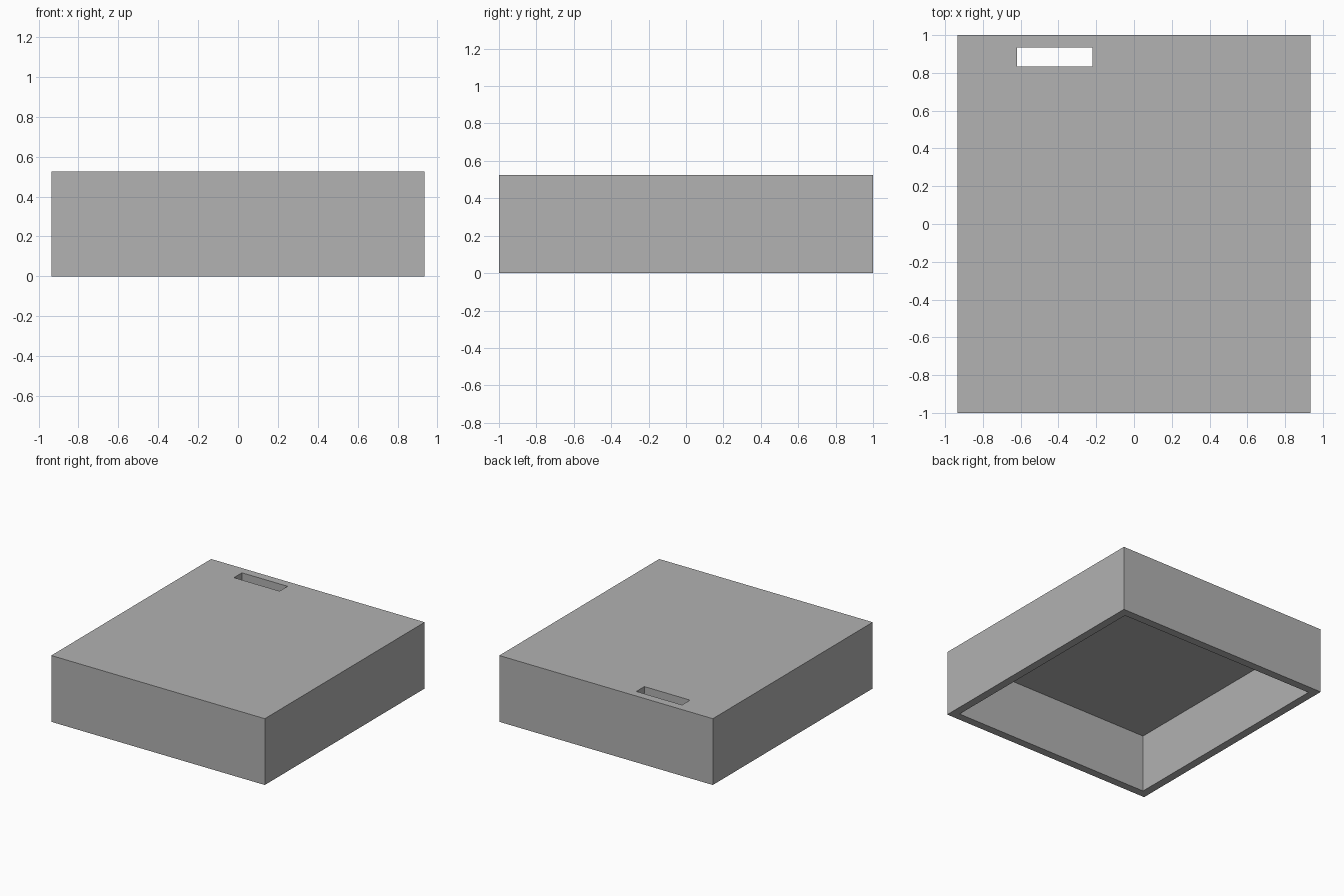
import bpy
from mathutils import Vector

old = bpy.data.objects.get("Cube")
if old:
    bpy.data.objects.remove(old, do_unlink=True)

WIDTH, DEPTH, HEIGHT = 1.87, 2.0, 0.525
WALL = 0.064

grey = bpy.data.materials.new("plain grey")
grey.use_nodes = True
colour = (0.445, 0.445, 0.445, 1)
grey.diffuse_color = colour
grey.node_tree.nodes["Principled BSDF"].inputs["Base Color"].default_value = colour


def box(name, low, high):
    """Axis-aligned box between two corners."""
    low, high = Vector(low), Vector(high)
    bpy.ops.mesh.primitive_cube_add(size=1)
    obj = bpy.context.object
    obj.name = name
    for v in obj.data.vertices:
        v.co = (low + high) / 2 + v.co * (high - low)
    obj.data.materials.append(grey)
    return obj


def cut(target, cutter):
    """Subtract the cutter from the target, then discard it."""
    cutter.hide_render = True
    mod = target.modifiers.new("cut", "BOOLEAN")
    mod.operation = "DIFFERENCE"
    mod.solver = "EXACT"
    mod.object = cutter
    bpy.context.view_layer.objects.active = target
    bpy.ops.object.modifier_apply(modifier=mod.name)
    bpy.data.objects.remove(cutter, do_unlink=True)


# Outer shell of the cover
cover = box("box_cover", (-WIDTH / 2, -DEPTH / 2, 0), (WIDTH / 2, DEPTH / 2, HEIGHT))

# Hollow interior, open at the bottom
inner_x, inner_y = WIDTH / 2 - WALL, DEPTH / 2 - WALL
cut(cover, box("interior_cutter", (-inner_x, -inner_y, -0.1),
               (inner_x, inner_y, HEIGHT - WALL)))

# Slot through the top, beside the back wall
cut(cover, box("slot_cutter", (-0.62, 0.835, HEIGHT - 0.2),
               (-0.22, inner_y - 0.001, HEIGHT + 0.1)))
